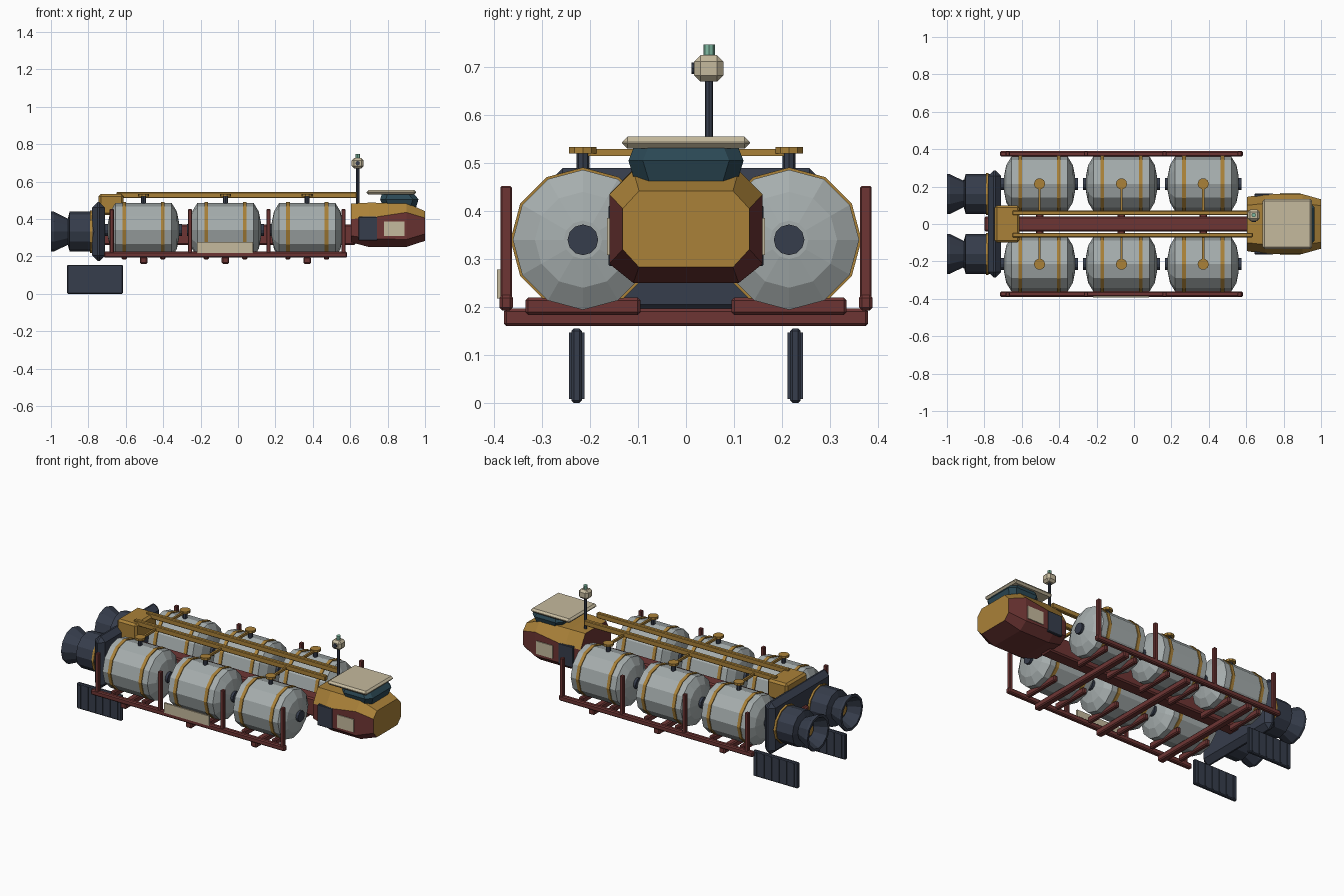
import bpy, bmesh
from math import sin, cos, pi
from mathutils import Vector

if "Cube" in bpy.data.objects:
    bpy.data.objects.remove(bpy.data.objects["Cube"])


def material(name, rgb):
    m = bpy.data.materials.new(name)
    m.diffuse_color = (*rgb, 1)
    m.use_nodes = True
    m.node_tree.nodes["Principled BSDF"].inputs["Base Color"].default_value = m.diffuse_color
    return m


YELLOW = material("ochre", (0.40, 0.22, 0.04))
RED = material("oxide_red", (0.155, 0.036, 0.034))
GREY = material("tank_grey", (0.38, 0.42, 0.42))
DARK = material("dark_slate", (0.037, 0.047, 0.072))
CREAM = material("cream", (0.56, 0.49, 0.34))
TEAL = material("glass_teal", (0.024, 0.065, 0.09))
MINT = material("mint", (0.22, 0.5, 0.37))


def finish(name, bm, *mats):
    me = bpy.data.meshes.new(name)
    bm.to_mesh(me)
    bm.free()
    ob = bpy.data.objects.new(name, me)
    bpy.context.collection.objects.link(ob)
    for m in mats:
        me.materials.append(m)
    return ob


def box(name, mat, x, y, z, bevel=0.0):
    """Chamfered box from (min, max) ranges."""
    bm = bmesh.new()
    bmesh.ops.create_cube(bm, size=1)
    for v in bm.verts:
        v.co = Vector([(r[0] + r[1]) / 2 + c * (r[1] - r[0]) for r, c in zip((x, y, z), v.co)])
    if bevel:
        bmesh.ops.bevel(bm, geom=bm.edges[:], offset=bevel, segments=1, affect='EDGES')
    return finish(name, bm, mat)


def loft(rings, cap=True):
    """Skin a list of equal-length point rings."""
    bm = bmesh.new()
    vs = [[bm.verts.new(p) for p in ring] for ring in rings]
    n = len(rings[0])
    for a, b in zip(vs, vs[1:]):
        for i in range(n):
            j = (i + 1) % n
            bm.faces.new((a[i], a[j], b[j], b[i]))
    if cap:
        bm.faces.new(vs[0][::-1])
        bm.faces.new(vs[-1])
    bmesh.ops.recalc_face_normals(bm, faces=bm.faces[:])
    return bm


def lathe(name, mat, profile, at, axis='X', n=12):
    """Revolve (distance along axis, radius) points around an axis through at."""
    rings = []
    for d, r in profile:
        ring = []
        for i in range(n):
            u, w = r * cos(2 * pi * i / n), r * sin(2 * pi * i / n)
            p = {'X': (d, u, w), 'Y': (u, d, w), 'Z': (u, w, d)}[axis]
            ring.append(Vector(at) + Vector(p))
        rings.append(ring)
    return finish(name, loft(rings), mat)


def rod(name, mat, a, b, r, at, axis, n=8):
    return lathe(name, mat, [(a, r), (b, r)], at, axis, n)


def span(c, h):
    return (c - h, c + h)


TANK_X = (-0.505, -0.067, 0.37)
SIDES = ((-1, "right"), (1, "left"))

# Central keel beam and engine bulkhead
box("keel_beam", RED, (-0.80, 0.63), (-0.04, 0.04), (0.26, 0.37), 0.008)
box("engine_bulkhead", DARK, (-0.78, -0.71), (-0.287, 0.287), (0.175, 0.49), 0.03)
box("rear_equipment_box", YELLOW, (-0.745, -0.612), (-0.10, 0.10), (0.42, 0.533), 0.012)

for s, side in SIDES:
    # Tanks with bands, end nubs, filler caps and cradles
    for k, tx in enumerate(TANK_X):
        tag = f"{side}_{k + 1}"
        c = (tx, s * 0.215, 0.34)
        lathe("tank_" + tag, GREY, [(-0.19, 0.04), (-0.178, 0.10), (-0.15, 0.146),
                                    (0.15, 0.146), (0.178, 0.10), (0.19, 0.04)], c)
        rod("tank_axle_" + tag, DARK, -0.205, 0.205, 0.032, c, 'X', 12)
        for e in (-0.103, 0.103):
            rod("tank_band_" + tag, YELLOW, e - 0.01, e + 0.01, 0.151, c, 'X', 12)
            box("tank_cradle_" + tag, RED, span(tx + e, 0.014), span(s * 0.215, 0.12),
                (0.183, 0.22), 0.006)
        rod("filler_post_" + tag, DARK, 0.47, 0.522, 0.0135, (tx, s * 0.215, 0), 'Z')
        rod("filler_cap_" + tag, YELLOW, 0.52, 0.534, 0.03, (tx, s * 0.215, 0), 'Z', 10)
        box("feed_arm_" + tag, YELLOW, span(tx, 0.006), span(s * 0.135, 0.08), (0.515, 0.529))

    # Top rails
    box("top_rail_" + side, YELLOW, (-0.65, 0.635), span(s * 0.06, 0.012), (0.512, 0.544), 0.004)

    # Side frame with posts
    box("side_rail_" + side, RED, (-0.717, 0.583), span(s * 0.375, 0.014), (0.193, 0.225), 0.006)
    for px in (-0.675, -0.257, 0.163, 0.565):
        box("side_post_" + side, RED, span(px, 0.011), span(s * 0.375, 0.012), (0.2, 0.452), 0.003)

    # Engines: recessed bell, collar and burner disc
    e = (0, s * 0.16, 0.332)
    lathe("engine_" + side, DARK, [(-0.74, 0.107), (-0.90, 0.107), (-0.91, 0.07), (-0.985, 0.107),
                                   (-1.0, 0.107), (-1.0, 0.092), (-0.93, 0.055)], e)
    rod("engine_collar_" + side, YELLOW, -0.792, -0.778, 0.113, e, 'X', 12)
    rod("engine_burner_" + side, YELLOW, -0.945, -0.925, 0.032, e, 'X', 12)

    # Radiator panels
    box("radiator_" + side, DARK, (-0.915, -0.615), span(s * 0.228, 0.011), (0.0, 0.155), 0.005)
    for i in range(6):
        box("radiator_rib_" + side, DARK, span(-0.89 + i * 0.05, 0.004), span(s * 0.228, 0.016),
            (0.008, 0.147))

    # Cabin side door and plaque
    box("cabin_door_" + side, DARK, (0.645, 0.745), span(s * 0.153, 0.009), (0.285, 0.412), 0.003)
    box("cabin_plaque_" + side, CREAM, (0.78, 0.89), span(s * 0.159, 0.006), (0.308, 0.386))

# Lower cross beams and front frame plaque
for k, tx in enumerate(TANK_X):
    box(f"cross_beam_{k + 1}", RED, span(tx, 0.02), (-0.38, 0.38), (0.16, 0.197), 0.006)
box("frame_plaque", CREAM, (-0.22, 0.08), (-0.394, -0.384), (0.218, 0.278))

# Cabin: octagonal sections along x (x, half width, top chamfer half width, four heights)
sections = [(0.605, 0.145, 0.10, 0.275, 0.31, 0.40, 0.482),
            (0.70, 0.16, 0.11, 0.25, 0.295, 0.405, 0.487),
            (0.90, 0.16, 0.11, 0.25, 0.29, 0.435, 0.485),
            (1.0, 0.132, 0.098, 0.283, 0.32, 0.405, 0.442)]
rings = [[(x, -c, a), (x, c, a), (x, w, b), (x, w, d), (x, c, t), (x, -c, t), (x, -w, d), (x, -w, b)]
         for x, w, c, a, b, d, t in sections]
cabin = loft(rings)
for f in cabin.faces:
    if f.normal.z > 0.3 or f.normal.x > 0.9:
        f.material_index = 1
finish("cabin", cabin, RED, YELLOW)


# Windshield band and roof slab
def octagon(x0, x1, w, z, c):
    return [(x0, -w + c, z), (x0 + c, -w, z), (x1 - c, -w, z), (x1, -w + c, z),
            (x1, w - c, z), (x1 - c, w, z), (x0 + c, w, z), (x0, w - c, z)]


finish("windshield", loft([octagon(0.78, 0.95, 0.105, 0.455, 0.03),
                           octagon(0.76, 0.965, 0.12, 0.505, 0.03),
                           octagon(0.77, 0.94, 0.108, 0.535, 0.03)]), TEAL)
box("cabin_roof", CREAM, (0.687, 0.953), (-0.133, 0.133), (0.53, 0.555), 0.011)

# Sensor mast
M = (0.64, 0.048, 0)
rod("mast", DARK, 0.46, 0.68, 0.0085, M, 'Z')
box("sensor_head", CREAM, span(0.64, 0.032), (0.017, 0.078), (0.67, 0.725), 0.013)
rod("sensor_lens", DARK, 0.011, 0.03, 0.012, (0.64, 0, 0.698), 'Y')
rod("beacon", MINT, 0.72, 0.747, 0.012, M, 'Z')
